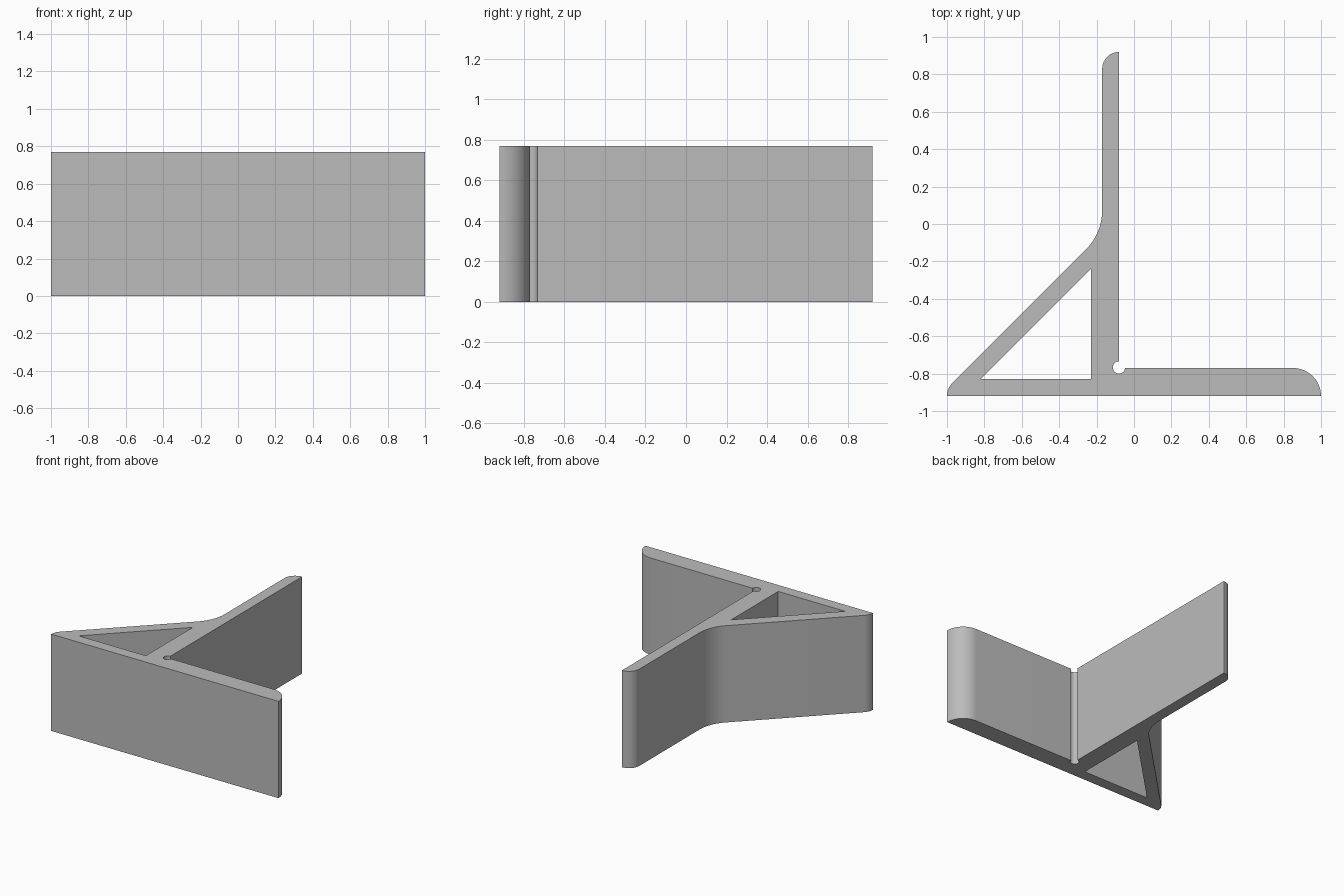
import bpy
import bmesh
from math import cos, sin, radians

HEIGHT = 0.77

cube = bpy.data.objects.get("Cube")
if cube:
    bpy.data.objects.remove(cube, do_unlink=True)


def arc(cx, cy, r, start, end, steps):
    """Points along an arc, angles in degrees."""
    angles = [radians(start + (end - start) * i / steps) for i in range(steps + 1)]
    return [(cx + r * cos(a), cy + r * sin(a)) for a in angles]


def extruded_profile(name, loops, height, material):
    """Fill closed loops (outline plus holes) and extrude them upward."""
    bm = bmesh.new()
    edges = []
    for loop in loops:
        verts = [bm.verts.new((x, y, 0)) for x, y in loop]
        edges += [bm.edges.new((v, verts[i - 1])) for i, v in enumerate(verts)]
    bmesh.ops.triangle_fill(bm, edges=edges, use_beauty=True)
    result = bmesh.ops.extrude_face_region(bm, geom=bm.faces[:])
    top = [g for g in result["geom"] if isinstance(g, bmesh.types.BMVert)]
    bmesh.ops.translate(bm, verts=top, vec=(0, 0, height))
    bmesh.ops.recalc_face_normals(bm, faces=bm.faces[:])
    mesh = bpy.data.meshes.new(name)
    bm.to_mesh(mesh)
    bm.free()
    mesh.materials.append(material)
    obj = bpy.data.objects.new(name, mesh)
    bpy.context.collection.objects.link(obj)
    return obj


# Plain grey
grey = bpy.data.materials.new("plain_grey")
grey.use_nodes = True
colour = (0.5, 0.5, 0.5, 1)
grey.diffuse_color = colour
grey.node_tree.nodes["Principled BSDF"].inputs["Base Color"].default_value = colour

# Outline: base, rounded toe, corner relief, upright, brace fillet, heel
outline = (
    arc(0.85, -0.92, 0.15, 0, 90, 16)
    + arc(-0.08, -0.767, 0.033, -5, -270, 24)
    + [(-0.08, 0.92)]
    + arc(-0.08, 0.83, 0.09, 90, 180, 14)[1:]
    + arc(-0.47, 0.075, 0.3, 0, -45, 14)
    + arc(-0.9, -0.92, 0.1, 135, 180, 8)
)

# Triangular opening behind the brace
opening = [(-0.82, -0.83), (-0.23, -0.83), (-0.23, -0.24)]

bracket = extruded_profile("braced_bracket", [outline, opening], HEIGHT, grey)

# Smooth the rounded walls, keep the corners crisp
bpy.ops.object.select_all(action="DESELECT")
bracket.select_set(True)
bpy.context.view_layer.objects.active = bracket
bpy.ops.object.shade_smooth_by_angle(angle=radians(30))
